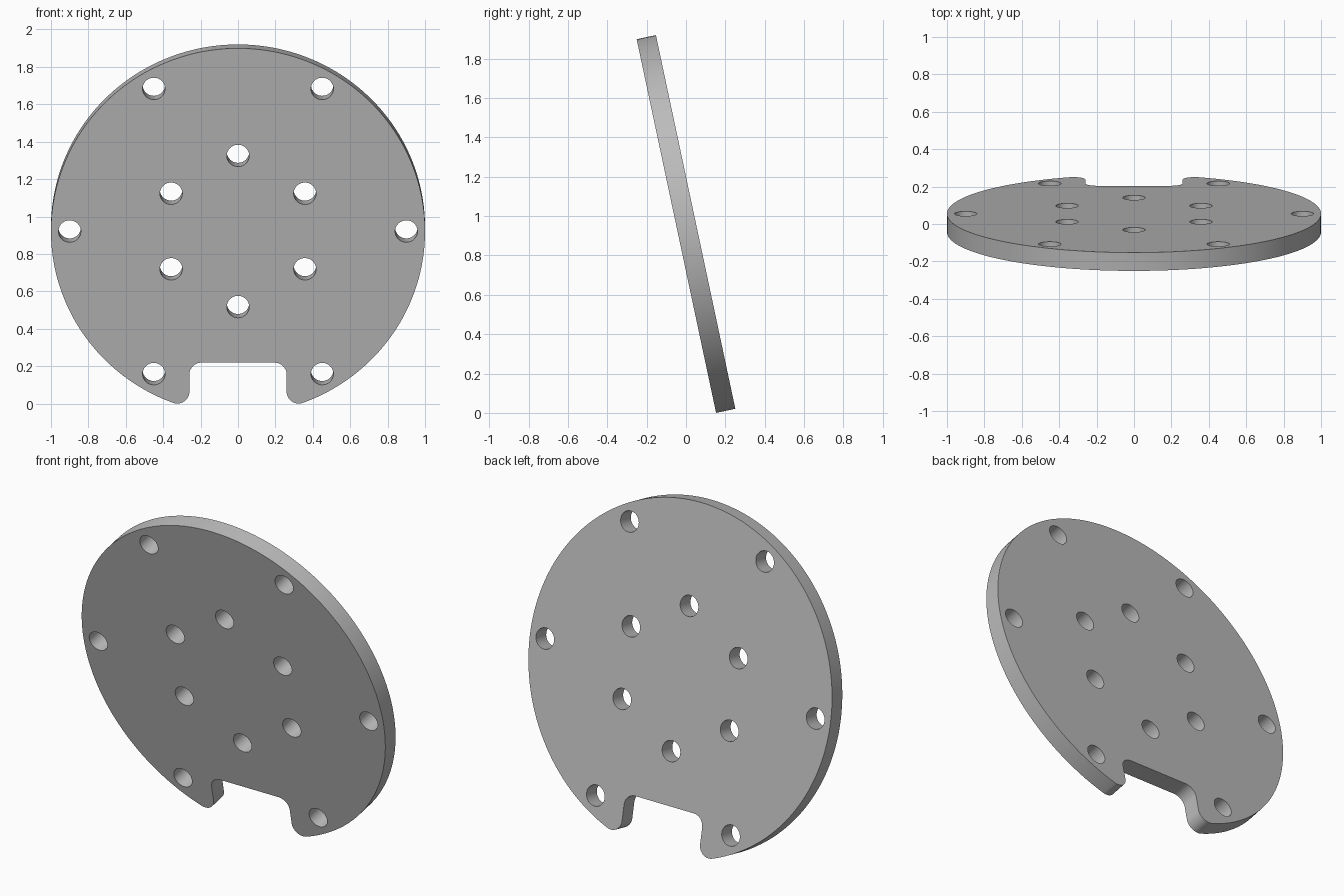
import bpy, bmesh
from math import sin, cos, pi, sqrt, atan2, radians
from mathutils import Matrix

cube = bpy.data.objects.get("Cube")
if cube:
    bpy.data.objects.remove(cube, do_unlink=True)

RADIUS, THICKNESS, TILT = 1.0, 0.1, radians(12)
NOTCH_HALF, NOTCH_TOP, FILLET = 0.26, -0.718, 0.065
HOLE, INNER_RING, OUTER_RING = 0.06, 0.413, 0.9


def arc(cx, cy, r, start, end, steps):
    return [(cx + r * cos(start + (end - start) * i / steps),
             cy + r * sin(start + (end - start) * i / steps)) for i in range(steps + 1)]


# Right half of the outline: notch corner, rounded tip, then rim up to the top
tip_x = NOTCH_HALF + FILLET
tip_y = -sqrt((RADIUS - FILLET) ** 2 - tip_x ** 2)
tip_angle = atan2(tip_y, tip_x)
half = arc(NOTCH_HALF - FILLET, NOTCH_TOP - FILLET, FILLET, pi / 2, 0, 10)
half += arc(tip_x, tip_y, FILLET, -pi, tip_angle, 14)
half += arc(0, 0, RADIUS, tip_angle, pi / 2, 90)[1:]
outline = half + [(-x, y) for x, y in reversed(half[:-1])]

# Two rings of six round holes
loops = [outline]
for ring, offset in ((INNER_RING, pi / 2), (OUTER_RING, 0)):
    for k in range(6):
        a = offset + k * pi / 3
        loops.append(arc(ring * cos(a), ring * sin(a), HOLE, 0, 2 * pi, 40)[:-1])

# Filled, extruded profile turned into a welded mesh
curve = bpy.data.curves.new("plate_profile", "CURVE")
curve.dimensions = "2D"
curve.fill_mode = "BOTH"
curve.extrude = THICKNESS / 2
for loop in loops:
    spline = curve.splines.new("POLY")
    spline.points.add(len(loop) - 1)
    for point, (x, y) in zip(spline.points, loop):
        point.co = (x, y, 0, 1)
    spline.use_cyclic_u = True
profile = bpy.data.objects.new("plate_profile", curve)
bpy.context.scene.collection.objects.link(profile)
bpy.context.view_layer.update()
mesh = bpy.data.meshes.new_from_object(
    profile.evaluated_get(bpy.context.evaluated_depsgraph_get()))
bpy.data.objects.remove(profile, do_unlink=True)

bm = bmesh.new()
bm.from_mesh(mesh)
bmesh.ops.remove_doubles(bm, verts=bm.verts, dist=1e-4)
bmesh.ops.recalc_face_normals(bm, faces=bm.faces)
# Stand the plate up and lean its top toward the front
bmesh.ops.transform(bm, verts=bm.verts, matrix=Matrix.Rotation(pi / 2 + TILT, 4, "X"))
low = min(v.co.z for v in bm.verts)
ys = [v.co.y for v in bm.verts]
bmesh.ops.translate(bm, verts=bm.verts, vec=(0, -(min(ys) + max(ys)) / 2, -low))
bm.to_mesh(mesh)
bm.free()

plate = bpy.data.objects.new("perforated_plate", mesh)
mesh.name = "perforated_plate"
bpy.context.scene.collection.objects.link(plate)

# Plain grey finish
grey = bpy.data.materials.new("plain_grey")
grey.use_nodes = True
color = (0.5, 0.5, 0.5, 1)
grey.diffuse_color = color
grey.node_tree.nodes["Principled BSDF"].inputs["Base Color"].default_value = color
mesh.materials.clear()
mesh.materials.append(grey)

bpy.ops.object.select_all(action="DESELECT")
plate.select_set(True)
bpy.context.view_layer.objects.active = plate
bpy.ops.object.shade_smooth_by_angle(angle=radians(35))
